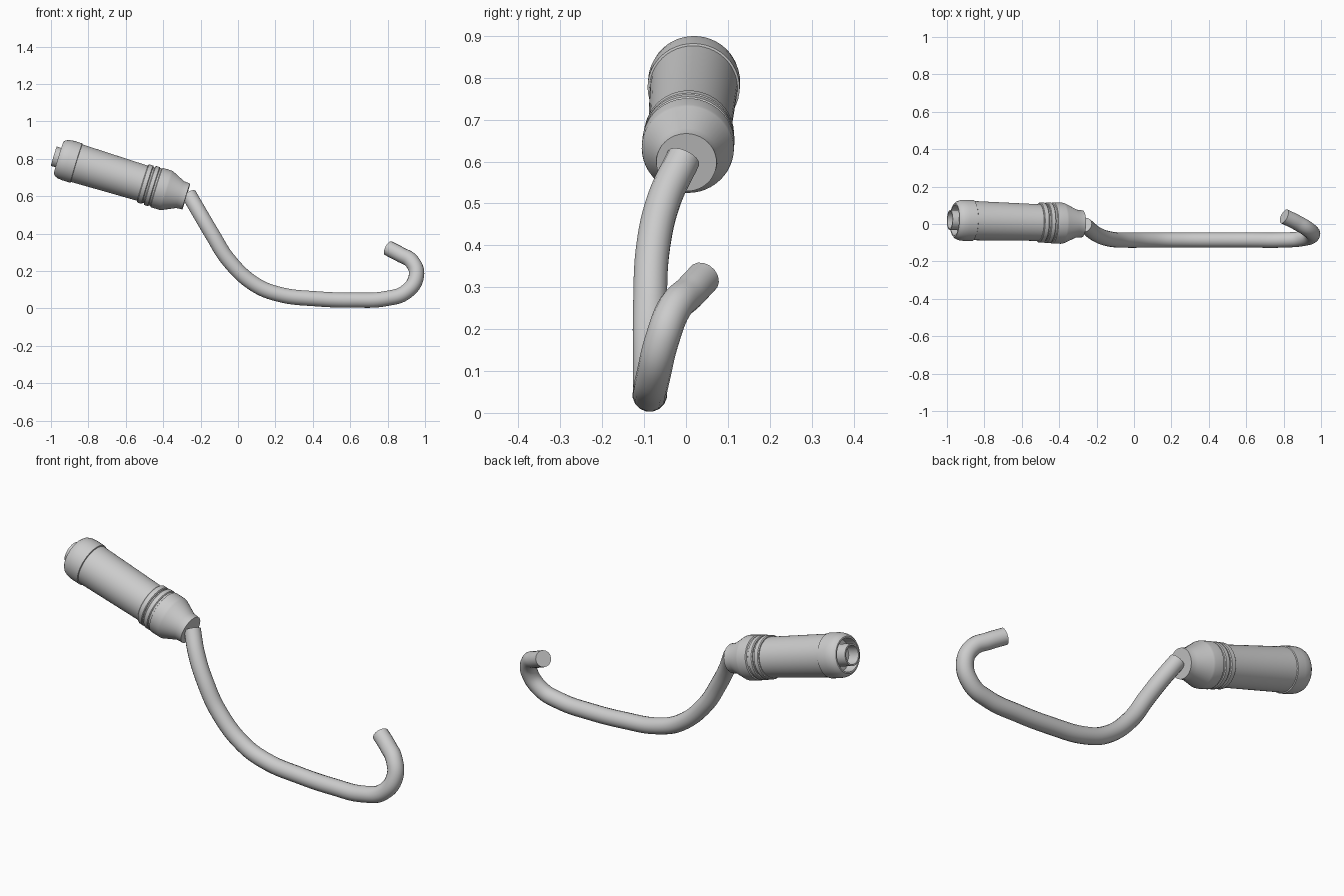
import bpy, bmesh, math
from mathutils import Vector

cube = bpy.data.objects.get("Cube")
if cube:
    bpy.data.objects.remove(cube, do_unlink=True)

# One plain grey for everything
grey = bpy.data.materials.new("light grey")
grey.use_nodes = True
grey.diffuse_color = (0.6, 0.6, 0.6, 1)
grey.node_tree.nodes["Principled BSDF"].inputs["Base Color"].default_value = (0.6, 0.6, 0.6, 1)

TIP = Vector((-0.277, 0.001, 0.598))
AXIS = Vector((-0.956, 0.028, 0.291)).normalized()


def finish(obj):
    obj.data.materials.append(grey)
    bpy.ops.object.select_all(action='DESELECT')
    obj.select_set(True)
    bpy.context.view_layer.objects.active = obj
    bpy.ops.object.shade_smooth_by_angle(angle=math.radians(30))


def lathe(name, profile, sides=48):
    """Revolve (distance along handle, radius) pairs about the handle axis."""
    bm = bmesh.new()
    rings = []
    for t, r in profile:
        rings.append([bm.verts.new((r * math.cos(a), r * math.sin(a), t))
                      for a in (2 * math.pi * i / sides for i in range(sides))])
    for low, high in zip(rings, rings[1:]):
        for i in range(sides):
            j = (i + 1) % sides
            bm.faces.new((low[i], low[j], high[j], high[i]))
    bm.faces.new(rings[0][::-1])
    bm.faces.new(rings[-1])
    bmesh.ops.recalc_face_normals(bm, faces=bm.faces)
    mesh = bpy.data.meshes.new(name)
    bm.to_mesh(mesh)
    bm.free()
    obj = bpy.data.objects.new(name, mesh)
    bpy.context.collection.objects.link(obj)
    obj.location = TIP
    obj.rotation_mode = 'QUATERNION'
    obj.rotation_quaternion = AXIS.to_track_quat('Z', 'Y')
    finish(obj)


# Tapered front collar with its short neck
lathe("front_collar", [(0, 0.072), (0.035, 0.075), (0.105, 0.108), (0.115, 0.110),
                       (0.165, 0.110), (0.168, 0.104), (0.19, 0.104)])

# Raised grip bands
for name, start, end, radius in (("front_band", 0.177, 0.205, 0.109),
                                 ("rear_band", 0.213, 0.243, 0.107)):
    lathe(name, [(start, radius - 0.004), (start + 0.004, radius),
                 (end - 0.004, radius), (end, radius - 0.004)])

# Main sleeve, slightly flared to the rear
lathe("handle_sleeve", [(0.17, 0.101), (0.25, 0.098), (0.62, 0.105)])

# Rounded rear cap with an open recess
lathe("rear_cap", [(0.612, 0.106), (0.614, 0.110), (0.66, 0.110), (0.685, 0.107),
                   (0.703, 0.100), (0.713, 0.090), (0.713, 0.082), (0.66, 0.078)])

# Hollow tube standing in the recess
lathe("rear_tube", [(0.64, 0.054), (0.74, 0.054), (0.74, 0.046), (0.68, 0.046)])

# Bent rod with the hooked end
path = [(-0.262, -0.006, 0.608), (-0.205, -0.052, 0.51), (-0.14, -0.078, 0.40),
        (-0.05, -0.086, 0.258), (0.09, -0.086, 0.128), (0.22, -0.086, 0.075),
        (0.42, -0.086, 0.051), (0.62, -0.086, 0.044), (0.79, -0.086, 0.052),
        (0.90, -0.078, 0.089), (0.954, -0.057, 0.175), (0.93, -0.028, 0.25),
        (0.87, 0.008, 0.287), (0.803, 0.041, 0.322)]
curve = bpy.data.curves.new("rod_path", 'CURVE')
curve.dimensions = '3D'
curve.bevel_depth = 0.041
curve.bevel_resolution = 6
curve.resolution_u = 8
curve.use_fill_caps = True
spline = curve.splines.new('BEZIER')
spline.bezier_points.add(len(path) - 1)
for point, co in zip(spline.bezier_points, path):
    point.co = co
    point.handle_left_type = point.handle_right_type = 'AUTO'
helper = bpy.data.objects.new("rod_path", curve)
bpy.context.collection.objects.link(helper)
bpy.context.view_layer.update()
mesh = bpy.data.meshes.new_from_object(
    helper.evaluated_get(bpy.context.evaluated_depsgraph_get()))
bpy.data.objects.remove(helper, do_unlink=True)
mesh.materials.clear()
rod = bpy.data.objects.new("bent_rod", mesh)
bpy.context.collection.objects.link(rod)
finish(rod)
